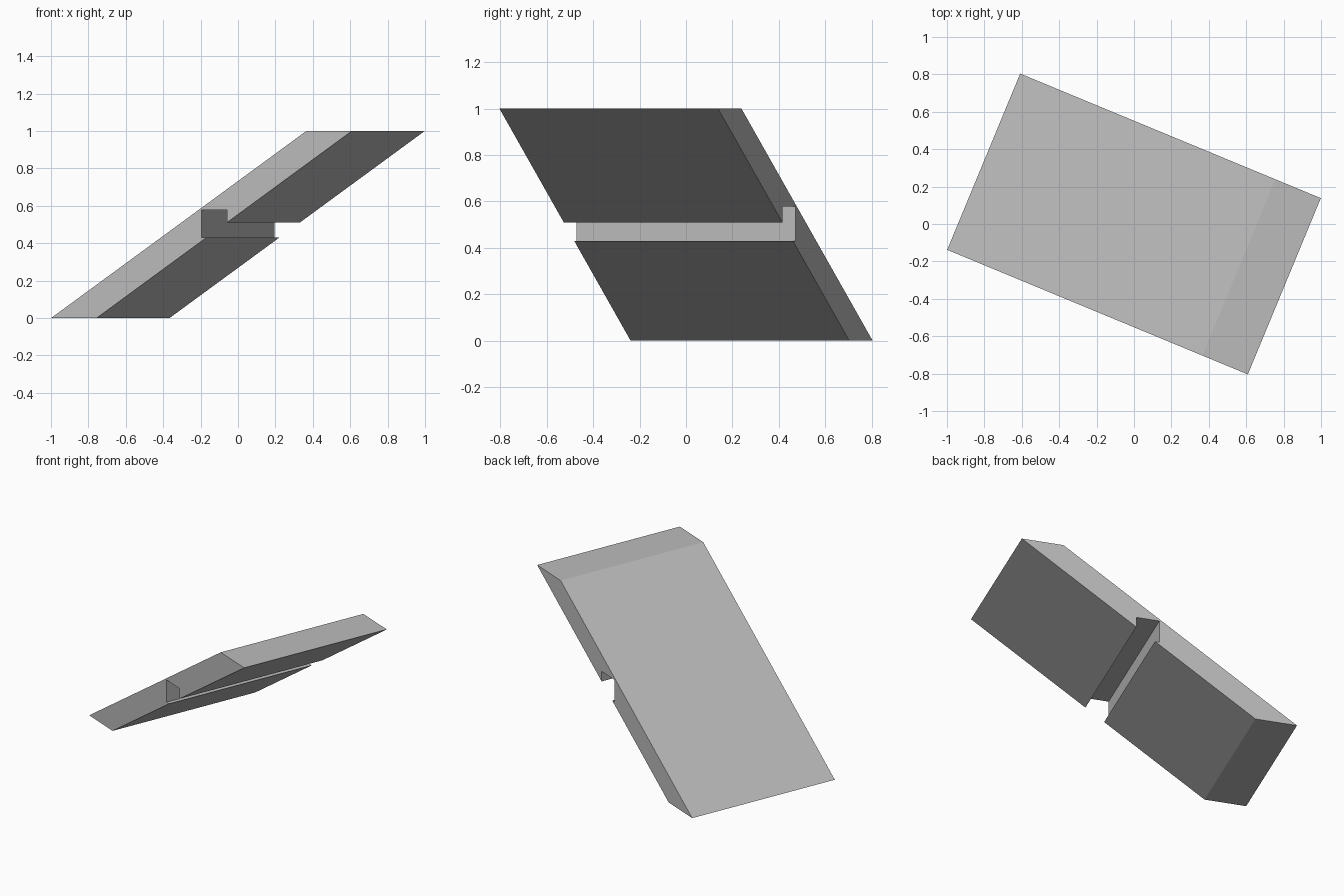
import bpy, bmesh, math
from mathutils import Matrix

cube = bpy.data.objects.get("Cube")
if cube:
    bpy.data.objects.remove(cube, do_unlink=True)

# Single plain grey
grey = bpy.data.materials.new("plain_grey")
grey.use_nodes = True
colour = (0.5, 0.5, 0.5, 1)
grey.diffuse_color = colour
grey.node_tree.nodes["Principled BSDF"].inputs["Base Color"].default_value = colour

# Sloping slab section: horizontal ends, square notch in the underside
HALF, FLAT, WIDTH = 0.87, 0.263, 1.02
LOW, HIGH, ROOF = 0.43, 0.51, 0.577


def underside(z):
    """Distance along the slope's run of the underside at height z."""
    return -HALF + FLAT + z * (2 * HALF - FLAT)


profile = [
    (-HALF, 0), (underside(0), 0),
    (underside(LOW), LOW), (0, LOW),
    (0, ROOF), (underside(HIGH), ROOF), (underside(HIGH), HIGH),
    (HALF, 1), (HALF - FLAT, 1),
]

# Extrude the section across the slab's width, then turn it in plan
bm = bmesh.new()
face = bm.faces.new([bm.verts.new((u, -WIDTH / 2, z)) for u, z in profile])
side = bmesh.ops.extrude_face_region(bm, geom=[face])
verts = [g for g in side["geom"] if isinstance(g, bmesh.types.BMVert)]
bmesh.ops.translate(bm, verts=verts, vec=(0, WIDTH, 0))
bmesh.ops.rotate(bm, verts=bm.verts, cent=(0, 0, 0),
                 matrix=Matrix.Rotation(math.radians(-22.5), 3, "Z"))
bmesh.ops.recalc_face_normals(bm, faces=bm.faces)

mesh = bpy.data.meshes.new("notched_sloping_slab")
bm.to_mesh(mesh)
bm.free()
mesh.materials.append(grey)
slab = bpy.data.objects.new("notched_sloping_slab", mesh)
bpy.context.collection.objects.link(slab)
